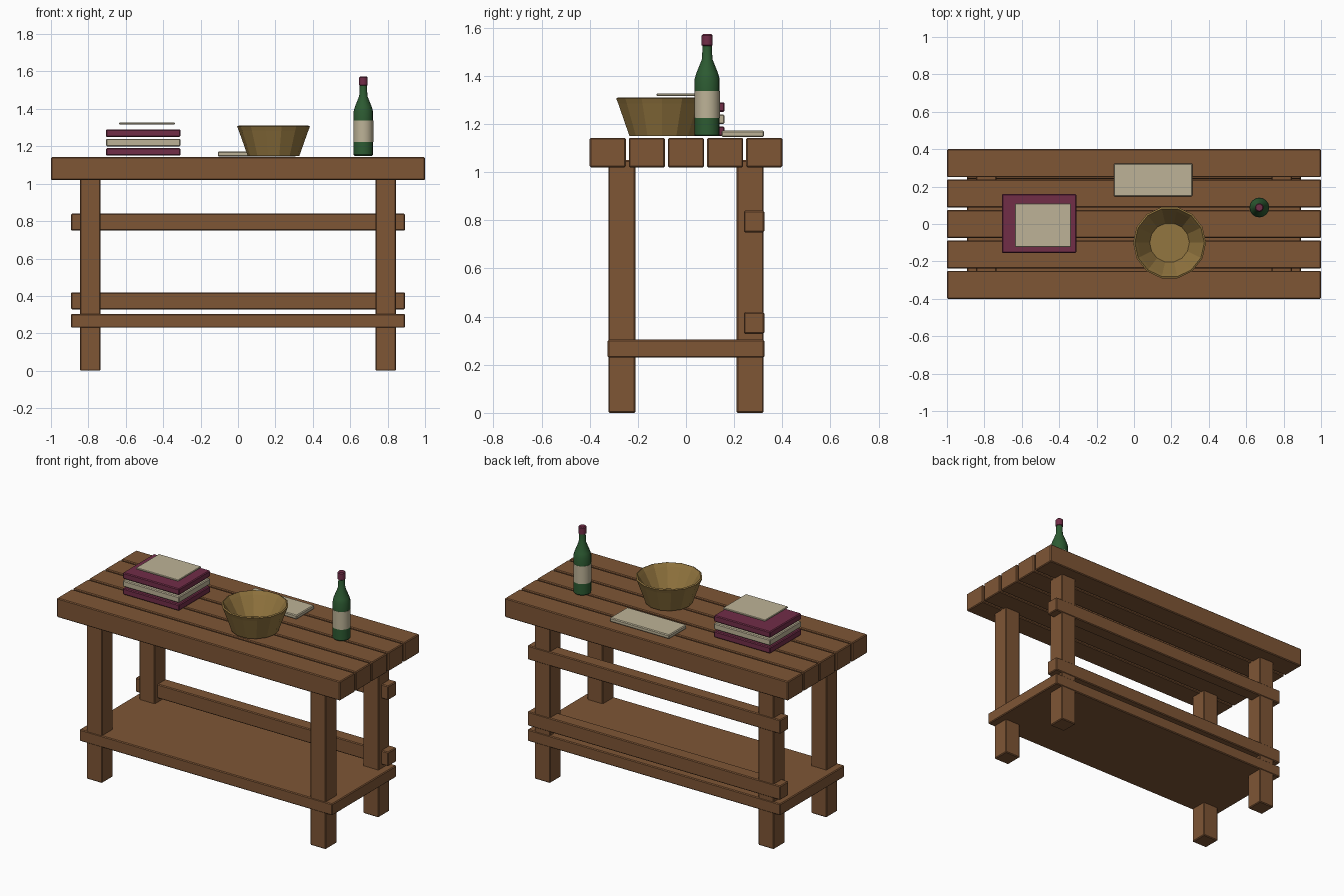
import bpy, bmesh, math

cube = bpy.data.objects.get("Cube")
if cube:
    bpy.data.objects.remove(cube, do_unlink=True)


def material(name, rgb):
    m = bpy.data.materials.new(name)
    m.use_nodes = True
    m.diffuse_color = (*rgb, 1)
    m.node_tree.nodes["Principled BSDF"].inputs["Base Color"].default_value = (*rgb, 1)
    return m


wood = material("brown wood", (0.21, 0.092, 0.036))
cream = material("cream paper", (0.51, 0.45, 0.31))
maroon = material("maroon", (0.165, 0.026, 0.064))
green = material("green glass", (0.026, 0.105, 0.032))
gold = material("ochre bowl", (0.29, 0.18, 0.05))


def finish(name, bm, mats):
    mesh = bpy.data.meshes.new(name)
    bm.to_mesh(mesh)
    bm.free()
    for m in mats:
        mesh.materials.append(m)
    obj = bpy.data.objects.new(name, mesh)
    bpy.context.collection.objects.link(obj)
    return obj


def box(name, x, y, z, mat, bevel=0.005):
    """Bevelled block spanning the (min, max) pairs x, y and z."""
    bm = bmesh.new()
    bmesh.ops.create_cube(bm, size=1)
    for v in bm.verts:
        v.co = [(lo + hi) / 2 + c * (hi - lo) for c, (lo, hi) in zip(v.co, (x, y, z))]
    obj = finish(name, bm, [mat])
    mod = obj.modifiers.new("edge bevel", "BEVEL")
    mod.width = bevel
    mod.segments = 1
    return obj


def lathe(name, profile, sides, location, mats, bands=None):
    """Revolve (radius, height) points; bands gives a material slot per ring."""
    bm = bmesh.new()
    rings = []
    for r, z in profile:
        rings.append([bm.verts.new((r * math.cos(a), r * math.sin(a), z))
                      for a in (math.tau * i / sides for i in range(sides))])
    for k, (low, high) in enumerate(zip(rings, rings[1:])):
        for i in range(sides):
            j = (i + 1) % sides
            f = bm.faces.new((low[i], low[j], high[j], high[i]))
            f.material_index = bands[k] if bands else 0
    bm.faces.new(rings[0][::-1])
    top = bm.faces.new(rings[-1])
    top.material_index = bands[-1] if bands else 0
    bmesh.ops.recalc_face_normals(bm, faces=bm.faces)
    obj = finish(name, bm, mats)
    obj.location = location
    return obj


# Table top planks
for i in range(5):
    y = (i - 2) * 0.1625
    box(f"top_plank_{i + 1}", (-1, 1), (y - 0.075, y + 0.075), (1.02, 1.142), wood)

# Legs
for side, sx in (("left", 1), ("right", -1)):
    for end, sy in (("back", 1), ("front", -1)):
        xs = sorted((sx * 0.735, sx * 0.845))
        ys = sorted((sy * 0.21, sy * 0.322))
        box(f"{end}_{side}_leg", xs, ys, (0, 1.05), wood)

# Lower shelf and back rails
box("lower_shelf", (-0.893, 0.893), (-0.325, 0.325), (0.23, 0.304), wood)
for name, z in (("lower", 0.328), ("upper", 0.75)):
    box(f"{name}_back_rail", (-0.893, 0.893), (0.24, 0.325), (z, z + 0.09), wood)

# Stack of books with a loose sheet, and a folded cloth
for name, z, mat in (("bottom_book", 1.15, maroon), ("middle_book", 1.2, cream),
                     ("top_book", 1.25, maroon)):
    box(name, (-0.706, -0.308), (-0.155, 0.16), (z, z + 0.04), mat)
box("loose_sheet", (-0.636, -0.337), (-0.122, 0.11), (1.316, 1.327), cream, 0.003)
box("folded_cloth", (-0.108, 0.312), (0.147, 0.324), (1.146, 1.172), cream)

# Bowl: up the outside, over the rim, down the inside
lathe("bowl", [(0.138, 0), (0.186, 0.135), (0.195, 0.157), (0.186, 0.161),
               (0.172, 0.14), (0.106, 0.03)], 14, (0.19, -0.1, 1.149), [gold])

# Bottle with label band and capsule
lathe("bottle", [(0.046, 0), (0.052, 0.006), (0.052, 0.075), (0.0535, 0.075),
                 (0.0535, 0.188), (0.052, 0.188), (0.052, 0.238), (0.045, 0.262),
                 (0.022, 0.32), (0.019, 0.375), (0.023, 0.378), (0.023, 0.418),
                 (0.018, 0.424)], 16, (0.67, 0.088, 1.149), [green, cream, maroon],
      [0, 0, 1, 1, 1, 0, 0, 0, 0, 2, 2, 2, 2])

bpy.ops.object.select_all(action="DESELECT")
bottle = bpy.data.objects["bottle"]
bottle.select_set(True)
bpy.context.view_layer.objects.active = bottle
bpy.ops.object.shade_smooth_by_angle(angle=math.radians(30))
